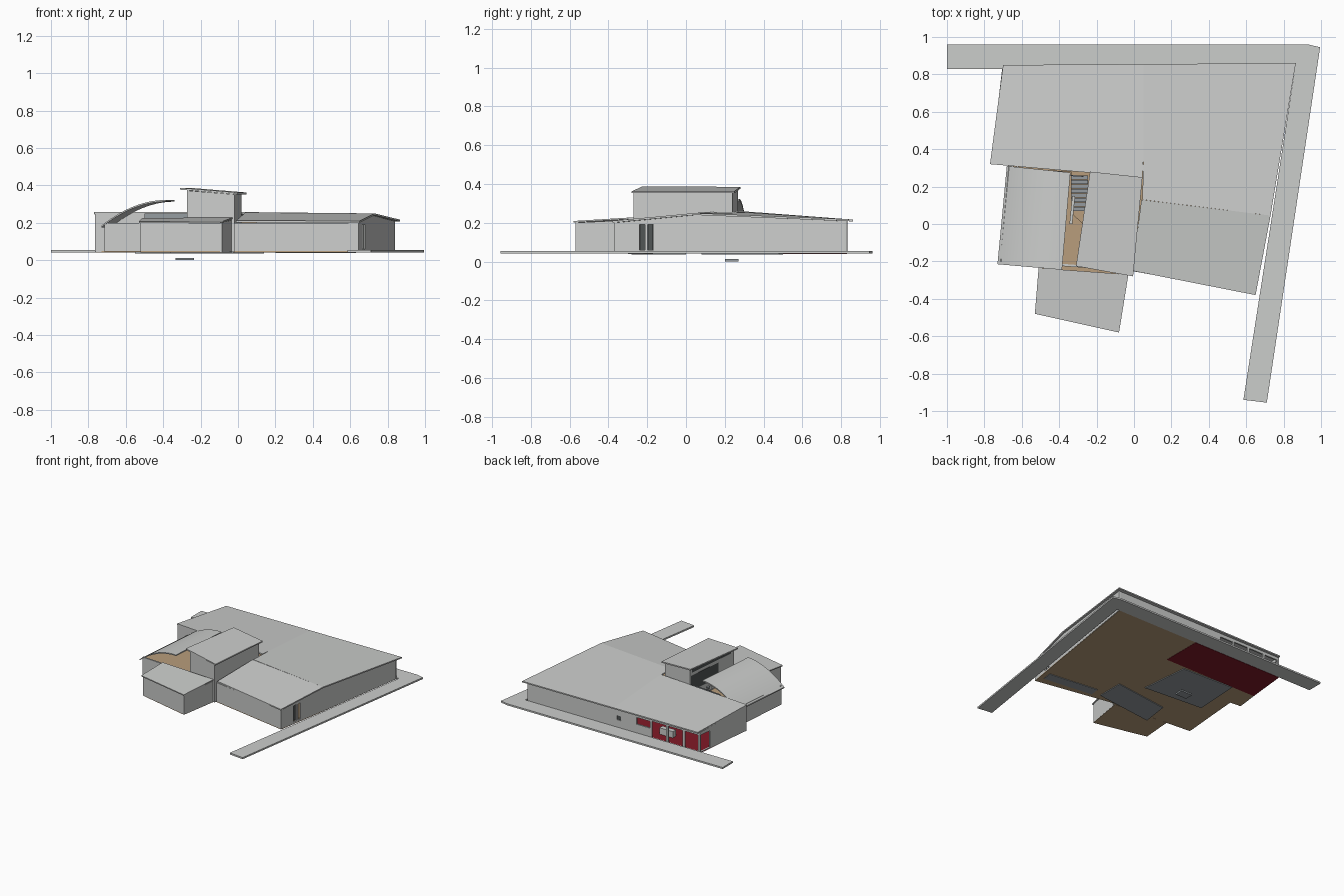
import bpy, bmesh
from mathutils import Vector

if "Cube" in bpy.data.objects:
    bpy.data.objects.remove(bpy.data.objects["Cube"])


def material(name, rgb):
    m = bpy.data.materials.new(name)
    m.diffuse_color = (*rgb, 1)
    m.use_nodes = True
    m.node_tree.nodes["Principled BSDF"].inputs["Base Color"].default_value = m.diffuse_color
    return m


GREY = material("light grey", (0.60, 0.61, 0.60))
TAN = material("tan floor", (0.48, 0.34, 0.20))
RED = material("dark red floor", (0.22, 0.01, 0.02))
SLATE = material("slate", (0.30, 0.33, 0.35))
DARK = material("dark glass", (0.08, 0.09, 0.09))


def finish(name, bm, mat):
    bmesh.ops.recalc_face_normals(bm, faces=bm.faces)
    me = bpy.data.meshes.new(name)
    bm.to_mesh(me)
    bm.free()
    me.materials.append(mat)
    ob = bpy.data.objects.new(name, me)
    bpy.context.collection.objects.link(ob)
    return ob


def add_prism(bm, pts, low, high):
    """Closed prism over a plan outline; low and high are a height or a list."""
    n = len(pts)
    low = low if isinstance(low, list) else [low] * n
    high = high if isinstance(high, list) else [high] * n
    b = [bm.verts.new((*p, z)) for p, z in zip(pts, low)]
    t = [bm.verts.new((*p, z)) for p, z in zip(pts, high)]
    bm.faces.new(b[::-1])
    bm.faces.new(t)
    for i in range(n):
        j = (i + 1) % n
        bm.faces.new((b[i], b[j], t[j], t[i]))


def prism(name, pts, low, high, mat=GREY):
    bm = bmesh.new()
    add_prism(bm, pts, low, high)
    return finish(name, bm, mat)


def roof(name, pts, thick=0.01):
    """Thin sloped sheet; pts hold the top surface."""
    return prism(name, [p[:2] for p in pts], [p[2] - thick for p in pts], [p[2] for p in pts])


def rect(x0, x1, y0, y1):
    return [(x0, y0), (x1, y0), (x1, y1), (x0, y1)]


def wall(name, a, b, za, zb, holes=(), z0=0.045, thick=0.012, mat=GREY):
    """Wall from a to b, thickened to the left, with holes (t0, t1, low, high)."""
    a, b = Vector(a), Vector(b)
    d = (b - a).normalized()
    n = Vector((-d.y, d.x)) * thick
    bm = bmesh.new()

    def piece(t0, t1, lo, hi=None):
        p, q = a.lerp(b, t0), a.lerp(b, t1)
        h0, h1 = (hi, hi) if hi else (za + (zb - za) * t0, za + (zb - za) * t1)
        add_prism(bm, [tuple(p), tuple(q), tuple(q + n), tuple(p + n)], lo, [h0, h1, h1, h0])

    t = 0
    for t0, t1, lo, hi in holes:
        if t0 > t:
            piece(t, t0, z0)
        if lo > z0:
            piece(t0, t1, z0, lo)
        piece(t0, t1, hi)
        t = t1
    if t < 1:
        piece(t, 1, z0)
    return finish(name, bm, mat)


# Pavements
prism("back_pavement", [(-1, 0.83), (0.86, 0.83), (0.93, 0.96), (-1, 0.96)], 0.042, 0.055)
prism("side_pavement", [(0.585, -0.94), (0.71, -0.955), (0.995, 0.945), (0.93, 0.96), (0.86, 0.83)],
      0.042, 0.055)

# Ground floors
prism("hall_floor", [(-0.76, 0.32), (-0.36, 0.28), (-0.02, -0.25), (0.645, -0.37), (0.715, 0.05),
                     (0.835, 0.83), (0.1, 0.83), (0.1, 0.5), (-0.735, 0.5)], 0.042, 0.048, TAN)
prism("red_floor", [(-0.738, 0.5), (0.1, 0.5), (0.1, 0.83), (-0.705, 0.83)], 0.040, 0.049, RED)
prism("west_floor", [(-0.71, -0.205), (-0.02, -0.26), (0.02, 0.25), (-0.67, 0.31)], 0.0425, 0.0485, TAN)
prism("front_floor", [(-0.52, -0.47), (-0.085, -0.57), (-0.035, -0.26), (-0.5, -0.22)], 0.042, 0.048, TAN)

# Foundation slabs below the floor
prism("middle_slab", [(-0.55, 0.12), (-0.04, 0.08), (-0.08, 0.48), (-0.53, 0.50)], 0.036, 0.043, SLATE)
prism("tower_slab", [(-0.36, -0.28), (0.14, -0.22), (0.14, 0.0), (-0.33, -0.06)], 0.036, 0.043, SLATE)
prism("wing_slab", [(0.2, -0.25), (0.62, -0.30), (0.63, -0.22), (0.21, -0.17)], 0.038, 0.043, SLATE)
prism("shaft_base", rect(-0.335, -0.235, 0.20, 0.27), 0.0, 0.012, SLATE)

# Main hall walls
nw, ne, se, sw = (-0.705, 0.83), (0.84, 0.83), (0.715, 0.05), (-0.765, 0.32)


def along(x):
    return (0.84 - x) / 1.545


bays = [(along(0.035), along(0.0), 0.115, 0.15), (along(-0.14), along(-0.26), 0.125, 0.18)]
bays += [(along(x0), along(x1), 0.05, 0.185) for x0, x1 in ((-0.275, -0.40), (-0.42, -0.55), (-0.57, -0.69))]
wall("hall_back_wall", ne, nw, 0.208, 0.208, bays)
wall("hall_west_wall", nw, sw, 0.208, 0.247, [(0.03, 0.22, 0.05, 0.185)])
wall("hall_south_wall", sw, (-0.24, 0.275), 0.247, 0.247)
wall("hall_east_wall", se, ne, 0.24, 0.208)
prism("back_window", rect(0.0, 0.035, 0.82, 0.824), 0.115, 0.15, DARK)
prism("hall_counter", rect(-0.40, -0.28, 0.70, 0.74), 0.048, 0.10)
wall("hall_partition", (0.1, 0.5), (-0.735, 0.5), 0.215, 0.215, mat=TAN)

# Wing walls with the side door
wall("wing_front_wall", (-0.02, -0.25), (0.645, -0.37), 0.20, 0.20)
wall("wing_east_wall", (0.645, -0.37), se, 0.20, 0.24, [(0.31, 0.38, 0.06, 0.19), (0.41, 0.48, 0.06, 0.19)])
prism("side_door", [(0.645, -0.24), (0.652, -0.24), (0.662, -0.17), (0.655, -0.17)], 0.06, 0.19, DARK)

# Hall and wing roofs
roof("hall_roof_west", [(-0.77, 0.32, 0.257), (0.045, 0.25, 0.257), (0.05, 0.34, 0.252),
                        (0.05, 0.855, 0.217), (-0.70, 0.85, 0.217)])
roof("hall_roof_east", [(0.045, 0.13, 0.257), (0.73, 0.045, 0.25), (0.865, 0.86, 0.217),
                        (0.05, 0.855, 0.217), (0.05, 0.34, 0.252)])
roof("wing_roof", [(-0.01, -0.25, 0.212), (0.65, -0.38, 0.21), (0.73, 0.045, 0.25), (0.04, 0.13, 0.255)])

# Front block
fa, fb, fc, fd = (-0.52, -0.47), (-0.085, -0.57), (-0.035, -0.27), (-0.505, -0.235)
wall("front_block_front", fa, fb, 0.20, 0.20)
wall("front_block_east", fb, fc, 0.20, 0.215)
wall("front_block_west", fd, fa, 0.215, 0.20)
roof("front_block_roof", [(-0.53, -0.48, 0.207), (-0.08, -0.58, 0.209),
                          (-0.03, -0.27, 0.228), (-0.51, -0.235, 0.226)], 0.008)

# West room below the curved roof
wall("west_room_front", (-0.715, -0.20), (-0.25, -0.235), 0.20, 0.20)
wall("west_room_side", (-0.67, 0.31), (-0.715, -0.20), 0.195, 0.195)
prism("upper_floor", [(-0.70, -0.19), (-0.27, -0.225), (-0.27, 0.0), (-0.335, 0.06),
                      (-0.335, 0.28), (-0.665, 0.30)], 0.185, 0.195, TAN)
prism("upper_parapet", [(-0.50, 0.272), (-0.27, 0.25), (-0.27, 0.257), (-0.50, 0.279)], 0.195, 0.25, SLATE)
prism("stair_rail", [(-0.345, 0.0), (-0.33, 0.0), (-0.315, 0.15), (-0.33, 0.15)], 0.195, 0.225)

# Stairs
bm = bmesh.new()
for i in range(8):
    y = 0.07 + 0.024 * i
    add_prism(bm, rect(-0.335, -0.245, y, y + 0.02), 0.165 - 0.015 * i, 0.173 - 0.015 * i)
finish("stairs", bm, SLATE)

# Curved roof
bm = bmesh.new()
rings = []
STEPS = 14
for i in range(STEPS + 1):
    s = i / STEPS
    z = 0.185 + 0.137 * (1 - (1 - s) ** 2)
    f = Vector((-0.73, -0.215)).lerp(Vector((-0.385, -0.245)), s)
    b = Vector((-0.68, 0.31)).lerp(Vector((-0.34, 0.275)), s)
    rings.append([bm.verts.new((p.x, p.y, h)) for p, h in ((f, z), (b, z), (b, z - 0.009), (f, z - 0.009))])
for r, q in zip(rings, rings[1:]):
    for k in range(4):
        bm.faces.new((r[k], r[(k + 1) % 4], q[(k + 1) % 4], q[k]))
bm.faces.new(rings[0])
bm.faces.new(rings[-1][::-1])
arch = finish("curved_roof", bm, GREY)
bpy.context.view_layer.objects.active = arch
arch.select_set(True)
bpy.ops.object.shade_smooth_by_angle(angle=0.5)

# Tower
ta, tb, tc, td = (-0.272, -0.225), (-0.02, -0.27), (0.02, 0.24), (-0.225, 0.268)
wall("tower_front", ta, tb, 0.372, 0.352)
wall("tower_east", tb, tc, 0.352, 0.352)
wall("tower_back", tc, td, 0.352, 0.372)
wall("tower_west", td, ta, 0.372, 0.372,
     [(0.06, 0.18, 0.20, 0.30), (0.34, 0.52, 0.26, 0.32)])
prism("tower_windows", [(-0.257, -0.05), (-0.253, -0.05), (-0.222, 0.26), (-0.226, 0.26)], 0.20, 0.32, DARK)
prism("tower_clerestory", [(-0.272, -0.19), (-0.268, -0.19), (-0.226, 0.25), (-0.23, 0.25)], 0.345, 0.37, DARK)
roof("tower_roof", [(-0.31, -0.225, 0.387), (-0.005, -0.28, 0.362),
                    (0.045, 0.25, 0.362), (-0.235, 0.28, 0.385)])
